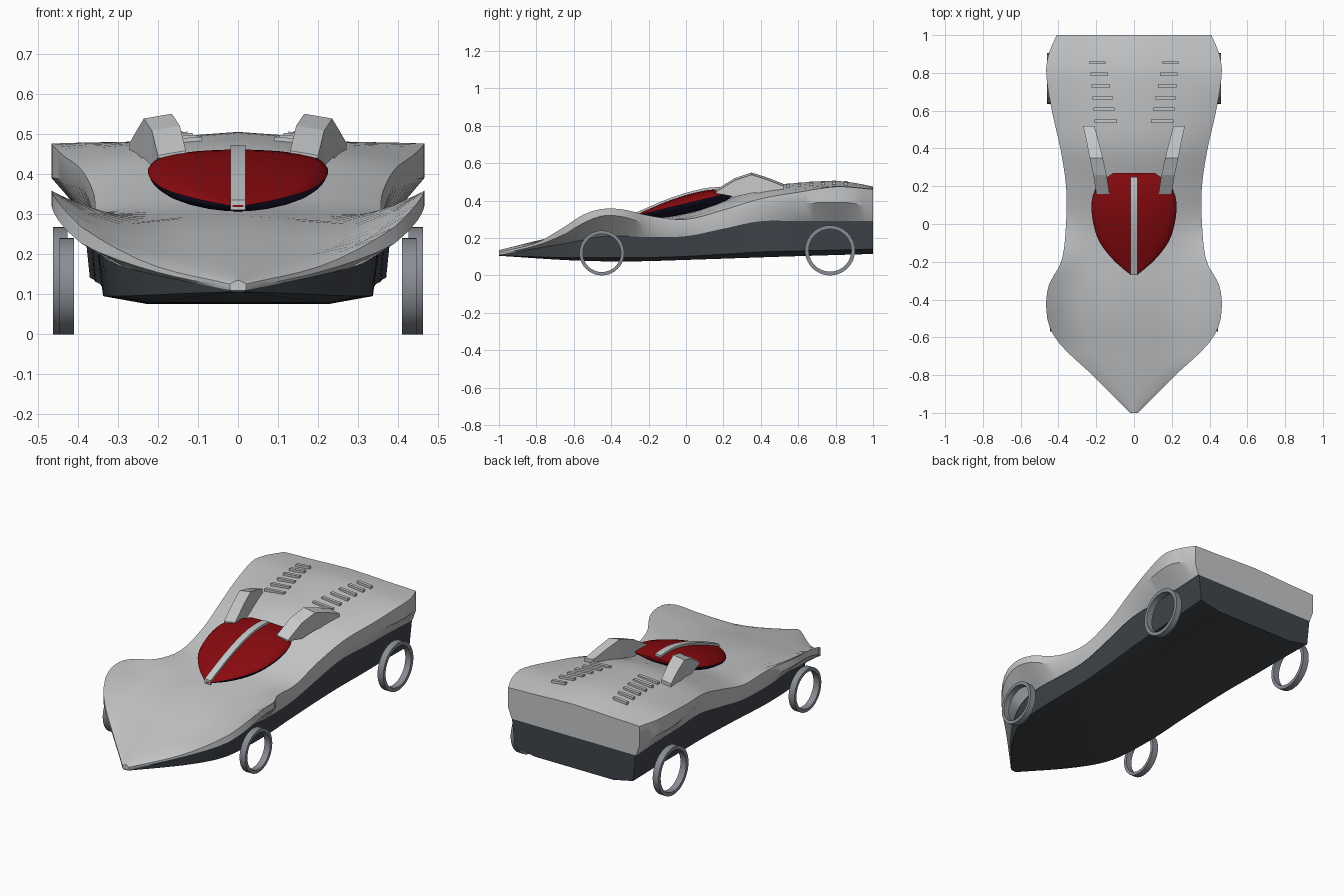
import bpy
import bmesh
import math

if "Cube" in bpy.data.objects:
    bpy.data.objects.remove(bpy.data.objects["Cube"], do_unlink=True)


def make_material(name, *color):
    material = bpy.data.materials.new(name)
    material.use_nodes = True
    material.diffuse_color = (*color, 1)
    material.node_tree.nodes["Principled BSDF"].inputs["Base Color"].default_value = (*color, 1)
    return material


silver = make_material("silver paint", .56, .57, .58)
charcoal = make_material("charcoal body", .05, .058, .067)
red = make_material("red canopy", .25, .003, .005)
navy = make_material("navy glass", .01, .008, .03)
steel = make_material("steel wheel", .25, .27, .3)


def curve(keys, values):
    """Return a smooth function passing through the given values."""
    count = len(keys)

    def slope(i):
        low, high = max(i - 1, 0), min(i + 1, count - 1)
        return (values[high] - values[low]) / (keys[high] - keys[low])

    def evaluate(y):
        i = 0
        while i < count - 2 and y > keys[i + 1]:
            i += 1
        span = keys[i + 1] - keys[i]
        t = (y - keys[i]) / span
        smooth = t * t * (3 - 2 * t)
        start = span * slope(i) * t * (1 - t) ** 2
        finish = span * slope(i + 1) * t * t * (t - 1)
        return values[i] * (1 - smooth) + values[i + 1] * smooth + start + finish

    return evaluate


def steps(start, end, count):
    return [start + (end - start) * i / count for i in range(count + 1)]


def mirror_ring(half):
    """Turn a half section, starting on the centre line, into a full ring."""
    return half + [(-x, y, z) for x, y, z in reversed(half[1:])]


def loft(name, rings, materials, angle=35, rule=None):
    bm = bmesh.new()
    rows = [[bm.verts.new(point) for point in ring] for ring in rings]
    size = len(rows[0])
    for first, second in zip(rows, rows[1:]):
        for i in range(size):
            j = (i + 1) % size
            face = bm.faces.new((first[i], first[j], second[j], second[i]))
            if rule:
                face.material_index = rule(i)
    bm.faces.new(rows[0])
    bm.faces.new(rows[-1])
    bmesh.ops.recalc_face_normals(bm, faces=bm.faces)
    mesh = bpy.data.meshes.new(name)
    bm.to_mesh(mesh)
    bm.free()
    obj = bpy.data.objects.new(name, mesh)
    bpy.context.collection.objects.link(obj)
    for material in materials:
        mesh.materials.append(material)
    finish(obj, angle)
    return obj


def finish(obj, angle):
    bpy.ops.object.select_all(action="DESELECT")
    obj.select_set(True)
    bpy.context.view_layer.objects.active = obj
    if angle:
        bpy.ops.object.shade_smooth_by_angle(angle=math.radians(angle))


# Shape curves along the length of the car
keys = [-1, -.8, -.65, -.55, -.44, -.32, -.2, 0, .2, .4, .6, .8, .9, 1]
width = curve(keys, [.02, .22, .38, .445, .465, .45, .385, .36, .36, .39, .435, .465, .452, .41])
centre = curve(keys, [.135, .185, .22, .245, .27, .29, .305, .33, .40, .47, .495, .505, .495, .475])
shoulder = curve(keys, [.13, .18, .215, .24, .26, .275, .285, .315, .38, .445, .47, .48, .475, .465])
edge = curve(keys, [.125, .175, .26, .325, .357, .35, .32, .30, .35, .41, .445, .475, .47, .46])
skirt = curve(keys, [.115, .16, .22, .28, .32, .31, .27, .25, .30, .37, .385, .39, .385, .35])
join = curve(keys, [.11, .145, .17, .19, .21, .21, .205, .21, .25, .29, .29, .29, .29, .29])
inner = curve(keys, [.018, .19, .29, .33, .345, .35, .35, .345, .35, .36, .37, .375, .38, .385])
belly = curve([-1, -.6, -.3, 0, .5, 1], [.105, .08, .075, .083, .1, .115])


def shell_ring(y):
    w, c, s, e = width(y), centre(y), shoulder(y), edge(y)
    return mirror_ring([
        (0, y, c), (w * .3, y, c * .6 + s * .4), (w * .6, y, s),
        (w * .82, y, s * .6 + e * .4), (w, y, e),
        (w, y, skirt(y)), (inner(y) + .003, y, join(y))])


def body_ring(y):
    w, z = inner(y), belly(y)
    return mirror_ring([
        (0, y, join(y)), (w, y, join(y)), (w * .96, y, z + (join(y) - z) * .15),
        (w * .64, y, z), (0, y, z)])


stations = steps(-1, 1, 44)
loft("upper_shell", [shell_ring(y) for y in stations], [silver])
loft("lower_body", [body_ring(y) for y in stations], [charcoal])

# Canopy: red dome above the rim, navy glass below it
spots = [-.27, -.2, -.1, 0, .1, .17, .22, .27]
canopy_width = curve(spots, [.015, .1, .18, .215, .225, .212, .18, .11])
dome = curve(spots, [.003, .017, .035, .045, .045, .035, .022, .005])
bowl = curve(spots, [.003, .03, .05, .055, .055, .05, .035, .01])


def rim(y):
    return .32 + (y + .27) * .24


def canopy_ring(y, segments=24):
    ring = []
    for i in range(segments):
        a = math.tau * i / segments
        height = dome(y) if i <= segments / 2 else bowl(y)
        ring.append((canopy_width(y) * math.cos(a), y, rim(y) + height * math.sin(a)))
    return ring


loft("canopy", [canopy_ring(y) for y in steps(-.27, .27, 18)], [red, navy],
     rule=lambda i: 0 if i < 12 else 1)


def bar_ring(left, right, y, bottom, left_top, right_top):
    return [(left, y, bottom), (right, y, bottom), (right, y, right_top), (left, y, left_top)]


# Central spine over the canopy
spine = []
for y in steps(-.27, .25, 12):
    top = rim(y) + dome(y) + .012
    spine.append(bar_ring(-.019, .019, y, top - .025, top, top))
loft("canopy_spine", spine, [silver])

for side, label in ((1, "left"), (-1, "right")):
    # Bent scoop blades behind the canopy
    blade = []
    for y, near, far, bottom, top in (
            (.16, .13, .2, .44, .458), (.26, .145, .215, .42, .52), (.35, .165, .235, .44, .55),
            (.43, .185, .25, .44, .525), (.52, .21, .27, .46, .49)):
        blade.append(bar_ring(side * near, side * far, y, bottom, top, top - .012))
    loft(label + "_scoop", blade, [silver], angle=0)

    # Row of louvers on the rear deck
    for number, y in enumerate(steps(.545, .855, 5)):
        near, far = .09 + number * .012, .21 + number * .005
        z = centre(y) * .6 + shoulder(y) * .4
        rings = [bar_ring(side * near, side * far, y + d, z - .02, z + .012, z + .004)
                 for d in (-.009, .009)]
        loft(f"{label}_louver_{number + 1}", rings, [silver], angle=0)

    # Hollow wheel rims
    for place, y, radius, x in (("front", -.45, .12, .427), ("rear", .77, .134, .443)):
        rings = []
        bm = bmesh.new()
        for i in range(40):
            a = math.tau * i / 40
            rings.append([bm.verts.new((side * (x + dx), y + r * math.cos(a), radius + r * math.sin(a)))
                          for dx, r in ((-.018, radius), (.018, radius),
                                        (.018, radius * .85), (-.018, radius * .85))])
        for i, ring in enumerate(rings):
            following = rings[(i + 1) % len(rings)]
            for j in range(4):
                k = (j + 1) % 4
                bm.faces.new((ring[j], ring[k], following[k], following[j]))
        bmesh.ops.recalc_face_normals(bm, faces=bm.faces)
        mesh = bpy.data.meshes.new(f"{label}_{place}_wheel")
        bm.to_mesh(mesh)
        bm.free()
        mesh.materials.append(steel)
        wheel = bpy.data.objects.new(mesh.name, mesh)
        bpy.context.collection.objects.link(wheel)
        finish(wheel, 35)
